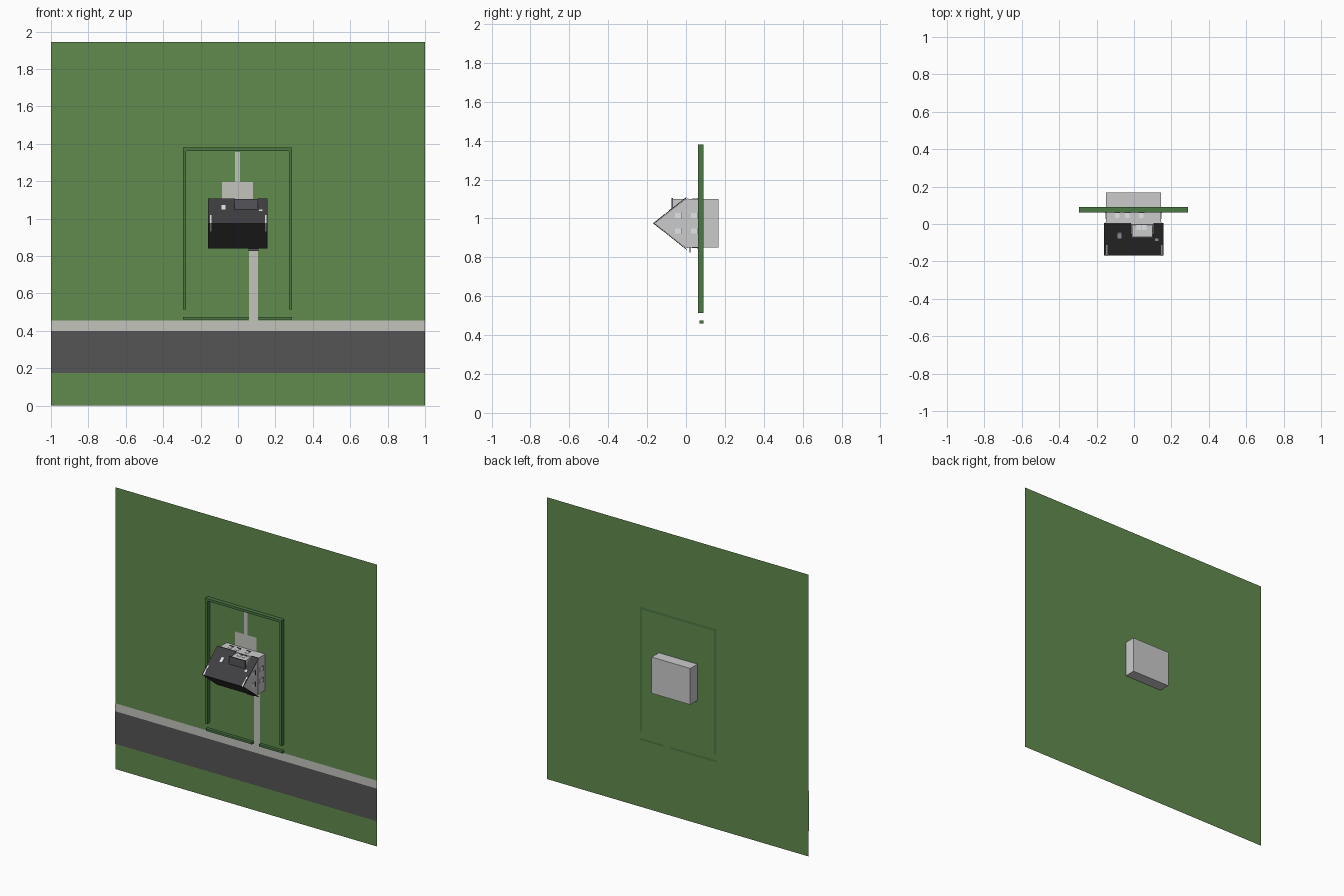
import bpy, bmesh

if "Cube" in bpy.data.objects:
    bpy.data.objects.remove(bpy.data.objects["Cube"])

def mat(name, c):
    m = bpy.data.materials.new(name)
    m.diffuse_color = (*c, 1)
    m.use_nodes = True
    m.node_tree.nodes["Principled BSDF"].inputs["Base Color"].default_value = m.diffuse_color
    return m

GRASS = mat("grass", (0.12, 0.26, 0.075))
HEDGE = mat("hedge", (0.07, 0.19, 0.06))
PAVE = mat("paving", (0.55, 0.55, 0.51))
ROAD = mat("asphalt", (0.09, 0.09, 0.09))
ROOF = mat("roofing", (0.05, 0.05, 0.055))
TRIM = mat("trim", (0.09, 0.09, 0.1))
GLASS = mat("glass", (0.75, 0.78, 0.8))

def finish(name, bm, m):
    bmesh.ops.recalc_face_normals(bm, faces=bm.faces)
    me = bpy.data.meshes.new(name)
    bm.to_mesh(me)
    bm.free()
    o = bpy.data.objects.new(name, me)
    bpy.context.collection.objects.link(o)
    if m:
        me.materials.append(m)
    return o

def prism(name, yz, x0, x1, m=None):
    """Extrude a closed (y, z) profile along x."""
    bm = bmesh.new()
    f = bm.faces.new([bm.verts.new((x0, y, z)) for y, z in yz])
    r = bmesh.ops.extrude_face_region(bm, geom=[f])
    vs = [v for v in r["geom"] if isinstance(v, bmesh.types.BMVert)]
    bmesh.ops.translate(bm, verts=vs, vec=(x1 - x0, 0, 0))
    return finish(name, bm, m)

def box(name, x0, x1, y0, y1, z0, z1, m=None):
    return prism(name, [(y0, z0), (y1, z0), (y1, z1), (y0, z1)], x0, x1, m)

def flat(name, x0, x1, z0, z1, y, m):
    """Single upright sheet facing -y."""
    bm = bmesh.new()
    bm.faces.new([bm.verts.new(p) for p in
                  ((x0, y, z0), (x1, y, z0), (x1, y, z1), (x0, y, z1))])
    o = finish(name, bm, m)
    if o.data.polygons[0].normal.y > 0:
        o.data.flip_normals()
    return o

# Site: lawn, road and paths, tipped upright
G = 0.09
flat("lawn", -1, 1, 0, 1.945, G, GRASS)
for name, x0, x1, z0, z1, m in (
        ("road", -1, 1, 0.175, 0.40, ROAD),
        ("sidewalk", -1, 1, 0.40, 0.455, PAVE),
        ("front_path", 0.06, 0.107, 0.455, 0.85, PAVE),
        ("terrace", -0.085, 0.08, 1.09, 1.195, PAVE),
        ("garden_path", -0.015, 0.012, 1.195, 1.357, PAVE)):
    flat(name, x0, x1, z0, z1, G - 0.002, m)

# Hedges around the plot
for name, x0, x1, y0, z0, z1 in (
        ("hedge_left", -0.295, -0.278, 0.062, 0.515, 1.38),
        ("hedge_right", 0.273, 0.29, 0.062, 0.515, 1.38),
        ("hedge_back", -0.278, 0.273, 0.062, 1.363, 1.38),
        ("hedge_front_left", -0.295, 0.055, 0.07, 0.46, 0.475),
        ("hedge_front_right", 0.11, 0.29, 0.07, 0.46, 0.475)):
    box(name, x0, x1, y0, G, z0, z1, HEDGE)

# House body with gable ends; its base runs behind the lawn
ZR, YR = 0.975, -0.168
prism("house_body", [(0.168, 0.85), (0.168, 1.10), (-0.004, 1.10),
                     (YR + 0.006, ZR), (-0.004, 0.85)], -0.15, 0.145)
box("floor_band", -0.152, 0.147, 0.006, 0.012, 0.848, 1.102)

# Roof slopes
K = 0.168 / 0.134
def roof_y(z):
    return YR + K * abs(z - ZR)

def slope(name, x0, x1, za, zb, m=ROOF, lift=0.0, t=0.005):
    a, b = roof_y(za) - lift, roof_y(zb) - lift
    return prism(name, [(a, za), (b, zb), (b + t, zb), (a + t, za)], x0, x1, m)

slope("roof_front", -0.16, 0.158, ZR, 0.841)
slope("roof_back_left", -0.16, -0.016, ZR, 1.109)
slope("roof_back_middle", -0.016, 0.105, ZR, 1.062)
slope("roof_back_right", 0.105, 0.158, ZR, 1.109)

# Pale strips over the ridge near each gable, and small skylights
for x, side in ((-0.147, "left"), (0.149, "right")):
    for z in (0.932, 1.02):
        slope("ridge_strip_" + side, x - 0.004, x + 0.004, ZR, z, GLASS, 0.002)
for x0, x1, z0, z1 in ((-0.088, -0.068, 1.05, 1.072), (0.112, 0.13, 1.04, 1.05)):
    slope("skylight", x0, x1, z0, z1, GLASS, 0.004)

# Flat-roofed dormer at the back
box("dormer_body", -0.012, 0.1, -0.066, 0.0, 1.03, 1.099)
box("dormer_roof", -0.018, 0.106, -0.074, -0.066, 1.05, 1.104, TRIM)

# Windows: sill plus pane on the back and front walls
def wall_window(name, x, y, z, s, w=0.024, h=0.026):
    a, b = sorted((z, z + s * 0.002))
    box(name, x - w / 2, x + w / 2, y - h / 2, y + h / 2, a, b, GLASS)
    a, b = sorted((z, z + s * 0.006))
    box(name + "_sill", x - w / 2 - .003, x + w / 2 + .003,
        y + h / 2, y + h / 2 + 0.004, a, b, TRIM)

for x in (-0.09, -0.035, 0.04):
    wall_window("back_window", x, 0.045, 1.10, 1)
for x in (0.025, 0.055):
    wall_window("dormer_window", x, -0.018, 1.099, 1)
for x in (-0.1, -0.04, 0.02):
    wall_window("front_window", x, 0.045, 0.85, -1)

# Side windows, two per storey on each gable wall
for xw, s in ((0.145, 1), (-0.15, -1)):
    for y in (-0.04, 0.043):
        for z in (0.935, 1.015):
            a, b = sorted((xw, xw + s * 0.003))
            box("side_window", a, b, y - 0.016, y + 0.016, z - 0.013, z + 0.013, GLASS)
            a, b = sorted((xw, xw + s * 0.006))
            box("side_sill", a, b, y + 0.016, y + 0.02, z - 0.016, z + 0.016, TRIM)

# Entrance under a small canopy
box("door", 0.067, 0.1, 0.03, G, 0.847, 0.85, TRIM)
box("door_canopy", 0.055, 0.109, 0.017, 0.022, 0.826, 0.85, TRIM)
